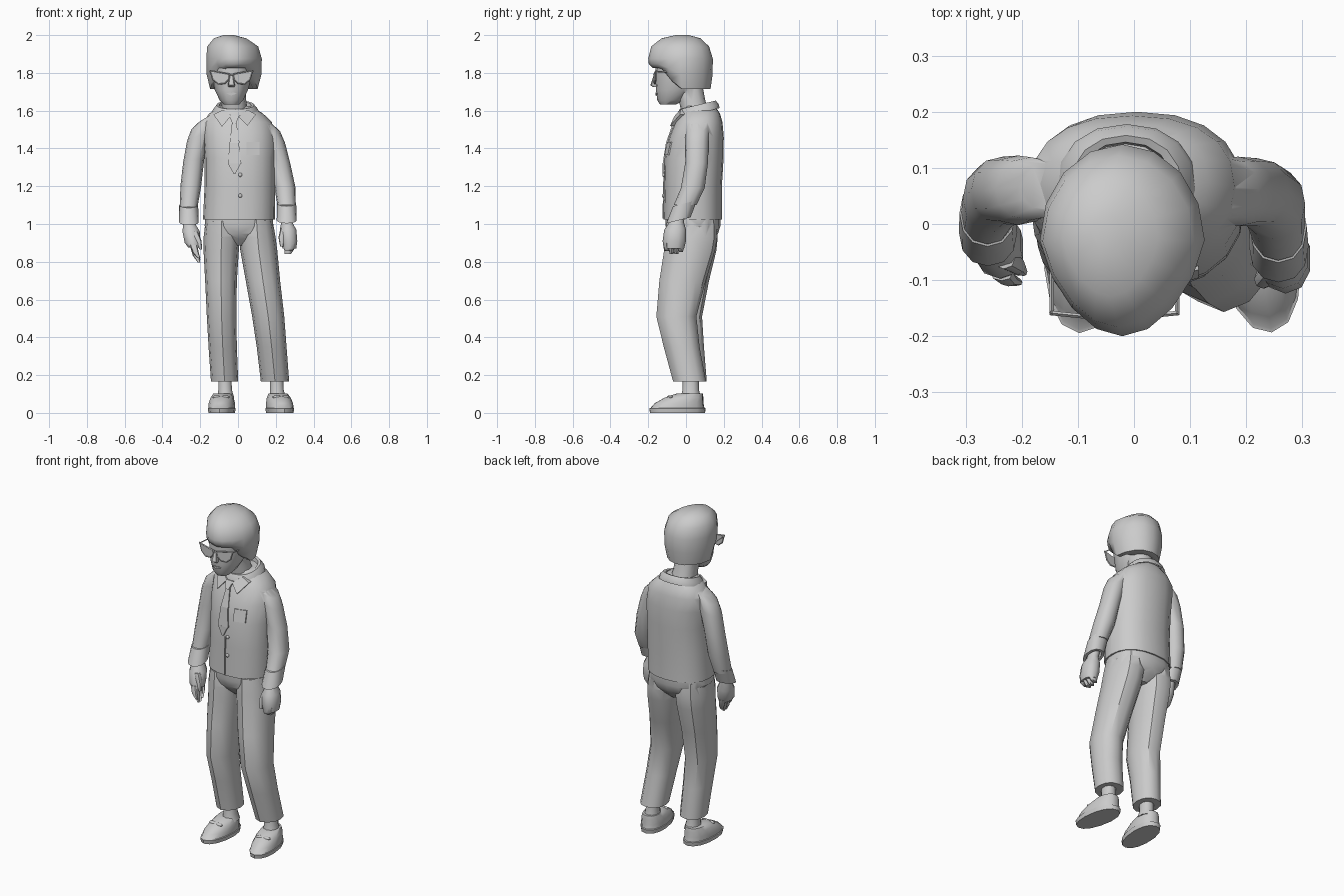
import bpy, bmesh, math
from mathutils import Vector, Matrix

grey = bpy.data.materials.new("plain_grey")
grey.diffuse_color = (0.6, 0.6, 0.6, 1)


def smooth(ob, angle):
    bpy.ops.object.select_all(action='DESELECT')
    ob.select_set(True)
    bpy.context.view_layer.objects.active = ob
    bpy.ops.object.shade_smooth_by_angle(angle=math.radians(angle))


def finish(name, bm, angle=45):
    bmesh.ops.recalc_face_normals(bm, faces=bm.faces)
    me = bpy.data.meshes.new(name)
    bm.to_mesh(me)
    bm.free()
    me.materials.append(grey)
    ob = bpy.data.objects.new(name, me)
    bpy.context.collection.objects.link(ob)
    smooth(ob, angle)
    return ob


def weld(base, others, angle):
    """Union the parts into one skin."""
    for o in others:
        mod = base.modifiers.new("union", 'BOOLEAN')
        mod.operation, mod.solver, mod.object = 'UNION', 'EXACT', o
        bpy.context.view_layer.objects.active = base
        bpy.ops.object.modifier_apply(modifier=mod.name)
        bpy.data.objects.remove(o)
    smooth(base, angle)


def spow(v, e):
    return math.copysign(abs(v) ** e, v)


def loft(name, rings, seg=14, n=2.2, taper=0.0, crease=0.0, zfun=None, caps=True, angle=45):
    """Skin over rings (cx, cy, z, rx, ry); taper narrows the front, crease pulls it out."""
    bm = bmesh.new()
    loops = []
    for i, (cx, cy, z, rx, ry) in enumerate(rings):
        loop = []
        for k in range(seg):
            a = 2 * math.pi * k / seg - math.pi / 2
            c, s = spow(math.cos(a), 2 / n), spow(math.sin(a), 2 / n)
            x = cx + rx * c * (1 - taper * max(0, -s))
            y = cy + ry * s - (crease if k == 0 else 0)
            loop.append(bm.verts.new((x, y, zfun(i, x, y, z) if zfun else z)))
        loops.append(loop)
    for a, b in zip(loops, loops[1:]):
        for k in range(seg):
            j = (k + 1) % seg
            bm.faces.new((a[k], a[j], b[j], b[k]))
    if caps:
        bm.faces.new(loops[0])
        bm.faces.new(loops[-1])
    return finish(name, bm, angle)


def plate(name, outline, surf, lift=0.008):
    """Flat shape (x, z) laid over a front surface."""
    bm = bmesh.new()
    front = [bm.verts.new((x, surf(x, z) - lift, z)) for x, z in outline]
    back = [bm.verts.new((x, surf(x, z) + 0.004, z)) for x, z in outline]
    bm.faces.new(front)
    bm.faces.new(back)
    for i in range(len(front)):
        j = (i + 1) % len(front)
        bm.faces.new((front[i], front[j], back[j], back[i]))
    return finish(name, bm, 20)


def ball(name, loc, size, seg=10):
    bm = bmesh.new()
    bmesh.ops.create_uvsphere(bm, u_segments=seg, v_segments=6, radius=1)
    bmesh.ops.transform(bm, matrix=Matrix.Translation(loc) @ Matrix.Diagonal((*size, 1)), verts=bm.verts)
    return finish(name, bm, 60)


def wire(name, pts, radius, closed=False):
    """Thin four-sided rod along points."""
    bm = bmesh.new()
    pts = [Vector(p) for p in pts]
    for a, b in zip(pts, pts[1:] + pts[:1] if closed else pts[1:]):
        d = b - a
        m = Matrix.Translation((a + b) / 2) @ d.to_track_quat('Z', 'Y').to_matrix().to_4x4()
        bmesh.ops.create_cone(bm, cap_ends=True, segments=4, radius1=radius, radius2=radius,
                              depth=d.length + radius, matrix=m)
    return finish(name, bm, 30)


# jacket body
BODY_N = 2.3
body = [(.005, .035, 1.025, .190, .155), (.010, .037, 1.20, .187, .153), (.010, .043, 1.35, .187, .156),
        (.005, .055, 1.46, .190, .145), (-.003, .068, 1.54, .182, .125), (-.010, .074, 1.585, .142, .106),
        (-.015, .074, 1.625, .085, .080)]
jacket = loft("jacket", body, 20, BODY_N)


def chest(x, z):
    for a, b in zip(body, body[1:]):
        if z <= b[2]:
            break
    t = min(1, max(0, (z - a[2]) / (b[2] - a[2])))
    cx, cy, _, rx, ry = [p + (q - p) * t for p, q in zip(a, b)]
    return cy - ry * max(0, 1 - abs((x - cx) / rx) ** BODY_N) ** (1 / BODY_N)


# sleeves with sloping shoulders, cuffs
sleeves = {
    "right": [(-.153, .066, 1.573, .050, .042), (-.184, .063, 1.540, .063, .056), (-.206, .060, 1.47, .064, .062),
              (-.234, .060, 1.34, .056, .060), (-.250, .046, 1.20, .055, .061), (-.261, .020, 1.09, .047, .056)],
    "left": [(.128, .066, 1.563, .050, .042), (.160, .062, 1.528, .063, .056), (.185, .058, 1.46, .064, .062),
             (.221, .057, 1.33, .056, .060), (.249, .036, 1.19, .056, .063), (.257, -.005, 1.10, .048, .060)]}
arms = []
for side, rings in sleeves.items():
    out = 1 if side == "left" else -1
    slant = lambda i, x, y, z: z - .6 * (1, 1, .8, .3, 0, 0)[i] * out * (x - rings[i][0])
    arms.append(loft(side + "_sleeve", rings, 12, zfun=slant, angle=60))
    x, y, z, rx, ry = rings[-1]
    tilt = lambda i, xx, yy, zz: zz + (yy - y) * 0.25
    loft(side + "_cuff", [(x, y, z + .01, rx + .003, ry + .004), (x + .001, y - .035, z - .072, rx + .005, ry + .004),
                          (x, y - .035, z - .07, rx - .012, ry - .012), (x, y - .01, z - .02, rx - .014, ry - .014)],
         12, zfun=tilt)
weld(jacket, arms, 50)

# hands
loft("left_hand", [(.255, -.04, 1.05, .028, .036), (.258, -.05, 1.01, .030, .038), (.265, -.057, .97, .046, .058),
                   (.270, -.062, .91, .046, .062), (.272, -.064, .87, .038, .054)], 10)
loft("right_hand", [(-.261, -.005, 1.05, .028, .034), (-.258, -.015, 1.0, .034, .036), (-.248, -.028, .96, .048, .050),
                    (-.240, -.045, .90, .044, .052), (-.232, -.052, .875, .032, .046)], 10)
for i in range(4):
    o = i * .025 - .037
    ln = (.85, 1.0, 1.0, .75)[3 - i]
    loft(f"left_finger_{i}", [(.274, -.066 + o, .90, .030, .015), (.272, -.066 + o, .87, .028, .014),
                              (.264, -.064 + o, .90 - .058 * ln, .017, .011)], 8)
    loft(f"right_finger_{i}", [(-.236, -.050 + o, .89, .020, .014), (-.224, -.062 + o, .89 - .055 * ln, .016, .012),
                               (-.206, -.078 + o * .7, .89 - .095 * ln, .007, .006)], 8)
loft("left_thumb", [(.246, -.08, .98, .020, .020), (.230, -.098, .93, .016, .017), (.232, -.105, .88, .009, .010)], 8)
loft("right_thumb", [(-.232, -.06, .96, .020, .020), (-.208, -.075, .91, .015, .015), (-.197, -.085, .865, .007, .008)], 8)

# trousers
seat = loft("trousers", [(.005, .037, 1.04, .180, .145), (.005, .037, .99, .184, .145), (.007, .036, .95, .160, .134),
                         (.008, .036, .92, .100, .112), (.010, .035, .885, .035, .075)], 18, 2.4, angle=60)
legs = [
    loft("left_leg", [(.098, .034, 1.02, .085, .128), (.104, .030, .93, .095, .136), (.110, .022, .86, .098, .132),
                      (.132, -.015, .70, .091, .120), (.160, -.048, .51, .085, .103),
                      (.178, -.020, .35, .079, .092), (.196, .022, .165, .075, .084)], 12, crease=.006),
    loft("right_leg", [(-.087, .034, 1.015, .085, .128), (-.086, .032, .93, .096, .136), (-.089, .029, .86, .0935, .132),
                       (-.090, .000, .70, .084, .122), (-.087, -.025, .51, .078, .110),
                       (-.081, .000, .35, .075, .095), (-.071, .026, .165, .072, .084)], 12, crease=.006)]
weld(seat, legs, 36)

# ankles and shoes
for side, fx, ax, turn in (("left", .222, .204, 9), ("right", -.087, -.070, -4)):
    loft(side + "_ankle", [(ax + .006, .025, .08, .046, .054), (ax + .002, .025, .12, .038, .044),
                           (ax, .025, .19, .036, .042)], 10)
    shoe = loft(side + "_shoe", [(0, 0, .0, .070, .146), (0, 0, .024, .074, .150), (0, 0, .026, .070, .143),
                                 (0, .008, .050, .070, .130), (0, .034, .080, .062, .104),
                                 (0, .064, .102, .050, .070)], 14, 2.25, .1)
    bow = [ball(f"{side}_lace_{i}", (s * .022, -.040, .084), (.024, .012, .009), 8) for i, s in enumerate((-1, 1))]
    for ob in (shoe, *bow):
        ob.location = (fx, -.045, 0)
        ob.rotation_euler.z = math.radians(turn)

# neck and head
neck = loft("neck", [(-.018, .055, 1.57, .075, .075), (-.022, .033, 1.65, .066, .070), (-.03, .012, 1.75, .066, .072)], 12)
head = loft("head", [(-.035, -.095, 1.632, .040, .042), (-.035, -.080, 1.655, .062, .072),
                     (-.035, -.055, 1.71, .088, .104), (-.032, -.040, 1.78, .104, .122),
                     (-.030, -.035, 1.86, .110, .125)], 16, 2.2, .1)
weld(head, [neck], 50)
loft("nose", [(-.035, -.165, 1.725, .016, .010), (-.035, -.170, 1.735, .019, .019),
              (-.035, -.160, 1.79, .008, .010)], 8)
mouth = lambda x, z: -.154 + (x + .035) ** 2 * 5
plate("mouth", [(-.062, 1.690), (-.035, 1.680), (-.008, 1.690), (-.025, 1.697), (-.035, 1.694), (-.045, 1.697)], mouth)


# bowl-shaped hair with a raised fringe
def hair_edge(i, x, y, z):
    t = min(1, max(0, (y + .13) / .09))
    low = 1.825 + (1.715 - 1.825) * t
    return low if i in (0, 1) else low + (1.87 - low) * .5 if i == 2 else z


loft("hair", [(-.025, -.025, 1.72, .105, .120), (-.022, -.022, 1.72, .126, .152), (-.021, -.028, 1.79, .145, .169),
              (-.021, -.029, 1.875, .147, .171), (-.028, -.031, 1.94, .135, .153),
              (-.042, -.026, 1.983, .086, .103), (-.050, -.020, 2.0, .028, .035)], 16, 2.0, .2,
     zfun=hair_edge, angle=50)

# glasses
for side, s in (("right", -1), ("left", 1)):
    rim = [(.010, 1.793), (.050, 1.800), (.112, 1.812), (.098, 1.765), (.070, 1.742), (.035, 1.745), (.015, 1.765)]
    rim = [(-.035 + s * x, z) for x, z in rim]
    plane = lambda x, z: -.170 + abs(x + .035) * .10
    wire(side + "_glasses_rim", [(x, plane(x, z), z) for x, z in rim], .004, True)
    plate(side + "_lens", rim, plane, .002)
    wire(side + "_glasses_arm", [(-.035 + s * .112, -.160, 1.808), (-.035 + s * .112, -.03, 1.80)], .004)
wire("glasses_bridge", [(-.047, -.170, 1.79), (-.023, -.170, 1.79)], .004)

# collar, with two pointed flaps
slope = lambda i, x, y, z: z + (y - .06) * .24
loft("collar_band", [(-.013, .062, 1.585, .126, .116), (-.013, .062, 1.605, .120, .112), (-.014, .062, 1.630, .100, .096),
                     (-.015, .062, 1.628, .086, .084), (-.015, .062, 1.58, .078, .077)], 16, zfun=slope, caps=False)
plate("right_collar_flap", [(-.130, 1.580), (-.085, 1.515), (-.035, 1.575), (-.080, 1.605)], chest, .022)
plate("left_collar_flap", [(.095, 1.580), (.050, 1.520), (.002, 1.570), (.050, 1.605)], chest, .022)

# tie
plate("tie_knot", [(-.046, 1.575), (-.030, 1.530), (-.010, 1.530), (.006, 1.575)], chest, .018)
for i, (a, b) in enumerate((((1.535, .012), (1.43, .024)), ((1.43, .024), (1.32, .034)), ((1.32, .034), (1.265, .002)))):
    plate(f"tie_blade_{i}", [(-.020 - a[1], a[0]), (-.020 - b[1], b[0]), (-.016 + b[1], b[0]), (-.020 + a[1], a[0])],
          chest, .010)

# front edge, buttons, pocket
plate("jacket_front_edge", [(-.008, 1.26), (-.008, 1.03), (-.002, 1.03), (-.002, 1.26)], chest, .005)
for i, z in enumerate((1.26, 1.15)):
    ball(f"button_{i}", (.012, chest(.012, z) - .003, z), (.011, .008, .011))
plate("chest_pocket", [(.045, 1.435), (.045, 1.365), (.115, 1.365), (.115, 1.435)], chest, .006)
